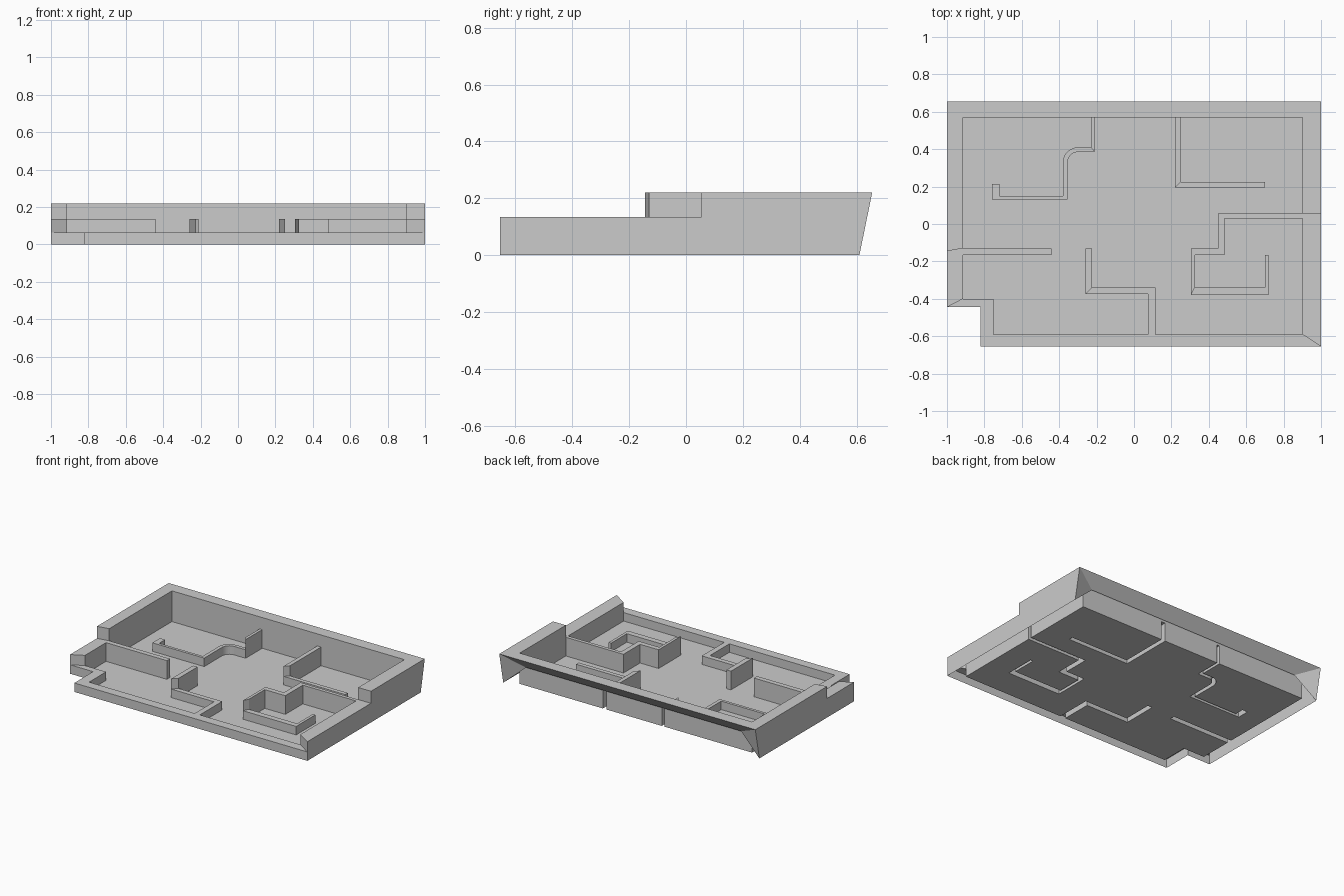
import bpy
import math
from mathutils import Vector
from mathutils.geometry import delaunay_2d_cdt

if "Cube" in bpy.data.objects:
    bpy.data.objects.remove(bpy.data.objects["Cube"])

LOW, MID, HIGH = 0.063, 0.135, 0.22
BACK, BACK_FOOT = 0.655, 0.61

regions = []  # (outline, height)


def area(p):
    return sum(p[i - 1][0] * p[i][1] - p[i][0] * p[i - 1][1] for i in range(len(p)))


def poly(h, *pts):
    pts = list(pts)
    regions.append((pts if area(pts) > 0 else pts[::-1], h))


def rect(h, x0, x1, y0, y1):
    poly(h, (x0, y0), (x1, y0), (x1, y1), (x0, y1))


def make_object(name, verts, faces):
    me = bpy.data.meshes.new(name)
    me.from_pydata(verts, [], faces)
    me.update()
    ob = bpy.data.objects.new(name, me)
    bpy.context.collection.objects.link(ob)
    return ob


# Floor outline with the notched front left corner
poly(0.003, (-1, -0.445), (-0.82, -0.445), (-0.82, -0.655), (1, -0.655),
     (1, BACK), (-1, BACK))

# Outer rim: high back, stepped sides, low front
rect(HIGH, -1, 1, 0.57, BACK)
poly(HIGH, (-1, -0.145), (-0.915, -0.13), (-0.915, 0.57), (-1, 0.57))
rect(HIGH, 0.9, 1, 0.055, 0.57)
poly(MID, (-1, -0.445), (-0.915, -0.40), (-0.915, -0.13), (-1, -0.145))
poly(MID, (1, -0.655), (1, 0.055), (0.9, 0.055), (0.9, -0.59))
poly(LOW, (-1, -0.445), (-0.82, -0.445), (-0.82, -0.655), (1, -0.655),
     (0.9, -0.59), (-0.75, -0.59), (-0.75, -0.40), (-0.915, -0.40))

# Left stub
rect(MID, -0.915, -0.44, -0.165, -0.13)

# Front centre partition
poly(MID, (-0.26, -0.375), (-0.225, -0.34), (-0.225, -0.13), (-0.26, -0.13))
rect(LOW, -0.26, 0.115, -0.375, -0.34)
rect(LOW, 0.075, 0.115, -0.59, -0.34)

# Right hook partition
rect(MID, 0.45, 0.9, 0.03, 0.055)
rect(MID, 0.45, 0.485, -0.165, 0.055)
rect(MID, 0.305, 0.485, -0.165, -0.13)
poly(MID, (0.305, -0.38), (0.325, -0.34), (0.325, -0.13), (0.305, -0.13))
rect(LOW, 0.305, 0.72, -0.38, -0.34)
rect(LOW, 0.70, 0.72, -0.38, -0.165)

# Back right partition
poly(MID, (0.22, 0.195), (0.25, 0.225), (0.25, 0.57), (0.22, 0.57))
rect(LOW, 0.22, 0.70, 0.195, 0.225)

# Back left partition with the rounded bend
poly(MID, (-0.23, 0.41), (-0.21, 0.385), (-0.21, 0.57), (-0.23, 0.57))
arc = [math.radians(90 + 15 * i) for i in range(7)]
outer = [(-0.30 + 0.08 * math.cos(a), 0.33 + 0.08 * math.sin(a)) for a in arc]
inner = [(-0.30 + 0.055 * math.cos(a), 0.33 + 0.055 * math.sin(a)) for a in arc]
poly(LOW, (-0.21, 0.41), *outer, (-0.38, 0.15), (-0.355, 0.15), *inner[::-1],
     (-0.21, 0.385))
rect(LOW, -0.76, -0.355, 0.13, 0.15)
rect(LOW, -0.76, -0.72, 0.13, 0.215)

# Triangulate the plan, keeping every region outline
pts, loops = [], []
for outline, h in regions:
    loops.append(list(range(len(pts), len(pts) + len(outline))))
    pts += [Vector(p) for p in outline]
cv, ce, cf, ov, oe, of = delaunay_2d_cdt(pts, [], loops, 1, 1e-5)

heights, edge_height, tris = [], {}, []
for tri, src in zip(cf, of):
    if not src:
        continue
    h = max(regions[i][1] for i in src)
    tris.append((list(tri), h))
    for a, b in zip(tri, list(tri[1:]) + [tri[0]]):
        edge_height[(a, b)] = h

# Raise each region and drop walls wherever the height changes
verts, faces, index = [], [], {}


def vert(i, z):
    x, y = cv[i]
    if z == 0 and y > BACK - 1e-3:
        y = BACK_FOOT
    key = (i, z)
    if key not in index:
        index[key] = len(verts)
        verts.append((x, y, z))
    return index[key]


for tri, h in tris:
    faces.append([vert(i, h) for i in tri])
    for a, b in zip(tri, tri[1:] + [tri[0]]):
        other = edge_height.get((b, a))
        if other is None:
            if min(cv[a][1], cv[b][1]) > BACK - 1e-3:
                continue  # the back is closed by the overhang below
            other = 0
        if other < h:
            faces.append([vert(a, other), vert(b, other), vert(b, h), vert(a, h)])
make_object("walled_tray", verts, faces)

# Sloping underside behind the back rim, with triangular ends
v = [(1, BACK, HIGH), (-1, BACK, HIGH), (-0.84, 0.585, 0.14), (0.84, 0.585, 0.14),
     (1, BACK_FOOT, 0), (-1, BACK_FOOT, 0)]
make_object("back_overhang", v, [(0, 1, 2, 3), (0, 3, 4), (1, 5, 2)])
